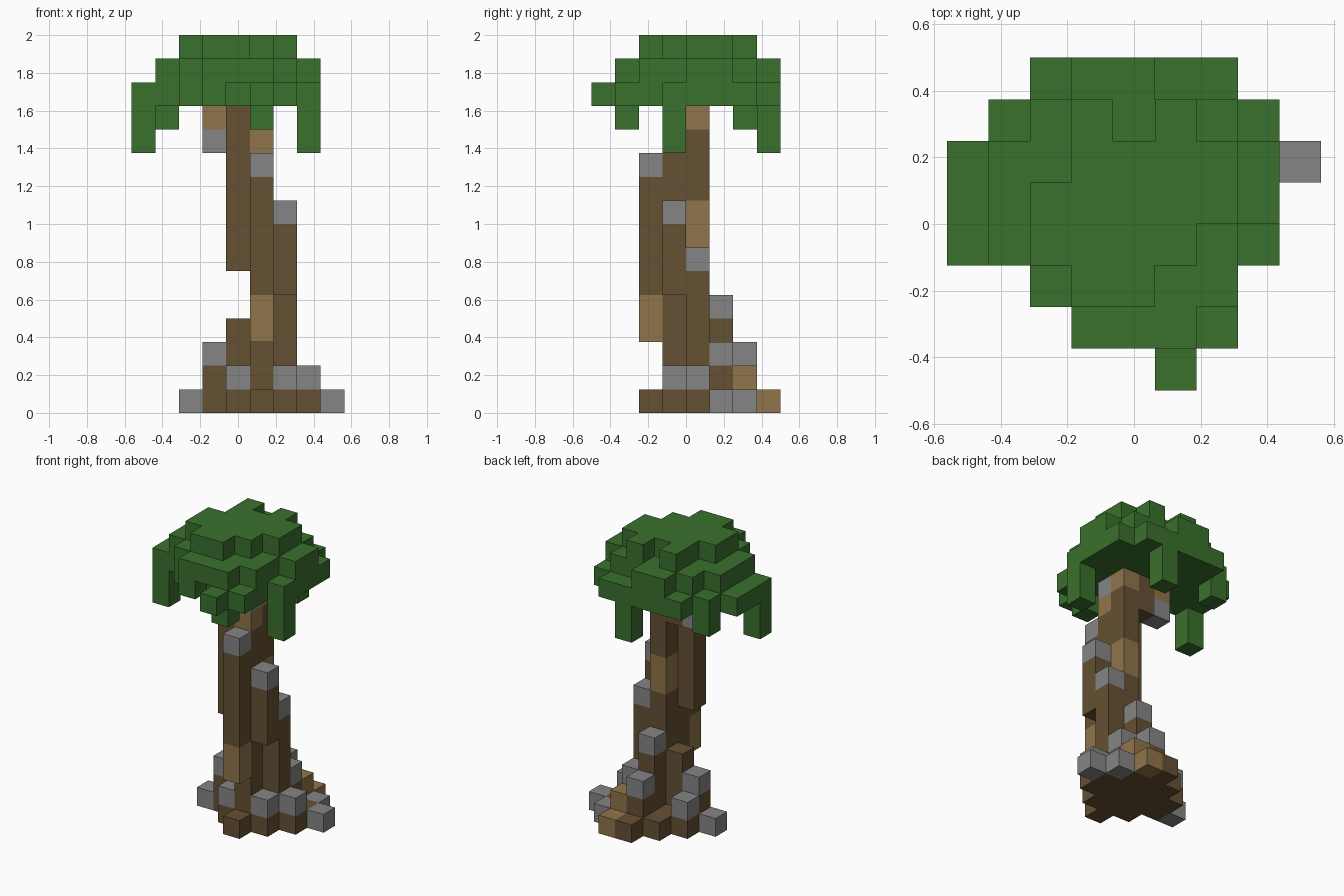
import bpy
import bmesh
from mathutils import Vector

cube = bpy.data.objects.get("Cube")
if cube:
    bpy.data.objects.remove(cube, do_unlink=True)

S = 0.125                                # block size
ORIGIN = Vector((-0.5625, -0.5, 0.0))


def material(name, rgb):
    m = bpy.data.materials.new(name)
    m.use_nodes = True
    color = (*rgb, 1.0)
    m.diffuse_color = color
    bsdf = m.node_tree.nodes["Principled BSDF"]
    bsdf.inputs["Base Color"].default_value = color
    bsdf.inputs["Roughness"].default_value = 0.9
    return m


leaf = material("leaf green", (0.042, 0.162, 0.026))
bark = material("bark brown", (0.133, 0.082, 0.033))
pale = material("pale bark", (0.283, 0.178, 0.067))
stone = material("stone gray", (0.235, 0.235, 0.235))


def columns(*specs):
    """Cells of upright block columns: (column, row, lowest, highest)."""
    return {(i, j, k) for i, j, lo, hi in specs for k in range(lo, hi + 1)}


def layer(k, rows):
    """Cells of a flat layer: row -> (first column, last column)."""
    return {(i, j, k) for j, (a, b) in rows.items() for i in range(a, b + 1)}


# Leaf crown: three stepped layers with hanging fronds
crown = layer(15, {2: (3, 4), 3: (2, 5), 4: (2, 6), 5: (3, 6), 6: (3, 5)}) - {(4, 6, 15)}
crown |= layer(14, {1: (3, 5), 2: (2, 6), 3: (1, 6), 4: (1, 7),
                    5: (1, 7), 6: (2, 6), 7: (3, 4)})
crown |= layer(13, {0: (5, 5), 1: (3, 6), 2: (2, 6), 3: (0, 7), 4: (0, 7),
                    5: (0, 7), 6: (1, 7), 7: (2, 6)}) - {(4, 1, 13)}
fronds = columns((0, 3, 11, 12), (7, 3, 11, 12), (5, 7, 11, 12),
                 (1, 6, 12, 12), (5, 1, 12, 12))

# Trunk columns and spreading roots
trunk = columns((5, 2, 5, 9), (5, 3, 0, 10), (5, 4, 0, 6), (5, 4, 9, 11),
                (4, 3, 6, 12), (4, 4, 11, 12), (6, 3, 5, 7), (6, 4, 0, 5))
roots = columns((5, 2, 0, 0), (6, 3, 0, 0), (4, 3, 0, 0), (4, 4, 0, 3),
                (3, 4, 0, 1), (3, 5, 0, 0), (4, 5, 0, 0), (4, 6, 0, 0),
                (5, 5, 0, 3), (5, 6, 0, 1), (5, 7, 0, 0), (6, 5, 0, 1),
                (6, 6, 0, 0), (7, 4, 0, 0), (7, 5, 0, 0))

# Pale bark patches
patches = columns((5, 2, 3, 4), (5, 4, 7, 8), (5, 4, 12, 12), (5, 3, 11, 11),
                  (3, 4, 12, 12), (6, 6, 1, 1), (6, 7, 0, 0))

# Stone blocks capping the column ends
caps = columns((5, 3, 12, 12), (5, 2, 10, 10), (6, 3, 8, 8), (6, 4, 6, 6),
               (3, 4, 11, 11), (5, 5, 4, 4), (5, 6, 2, 2), (6, 5, 2, 2),
               (3, 4, 2, 2), (4, 3, 1, 1), (6, 3, 1, 1), (7, 4, 1, 1),
               (3, 5, 1, 1), (2, 4, 0, 0), (8, 5, 0, 0), (7, 6, 0, 0))

parts = [("leaf_crown", crown, leaf), ("hanging_fronds", fronds, leaf),
         ("trunk", trunk, bark), ("roots", roots, bark),
         ("pale_bark_patches", patches, pale), ("stone_caps", caps, stone)]
filled = set().union(*(cells for _, cells, _ in parts))


def build(name, cells, mat):
    """Mesh with only the exposed block faces."""
    bm = bmesh.new()
    for cell in sorted(cells):
        center = Vector(cell) + Vector((0.5, 0.5, 0.5))
        for axis in range(3):
            for sign in (-1, 1):
                n = Vector((0, 0, 0))
                n[axis] = sign
                if tuple(int(c + d) for c, d in zip(cell, n)) in filled:
                    continue
                u = Vector((0, 0, 0))
                u[(axis + 1) % 3] = 0.5
                v = n.cross(u)
                corners = (-u - v, u - v, u + v, v - u)
                bm.faces.new([bm.verts.new(ORIGIN + S * (center + n / 2 + c))
                              for c in corners])
    bmesh.ops.remove_doubles(bm, verts=bm.verts, dist=S / 100)
    mesh = bpy.data.meshes.new(name)
    bm.to_mesh(mesh)
    bm.free()
    mesh.materials.append(mat)
    bpy.context.collection.objects.link(bpy.data.objects.new(name, mesh))


for part in parts:
    build(*part)
